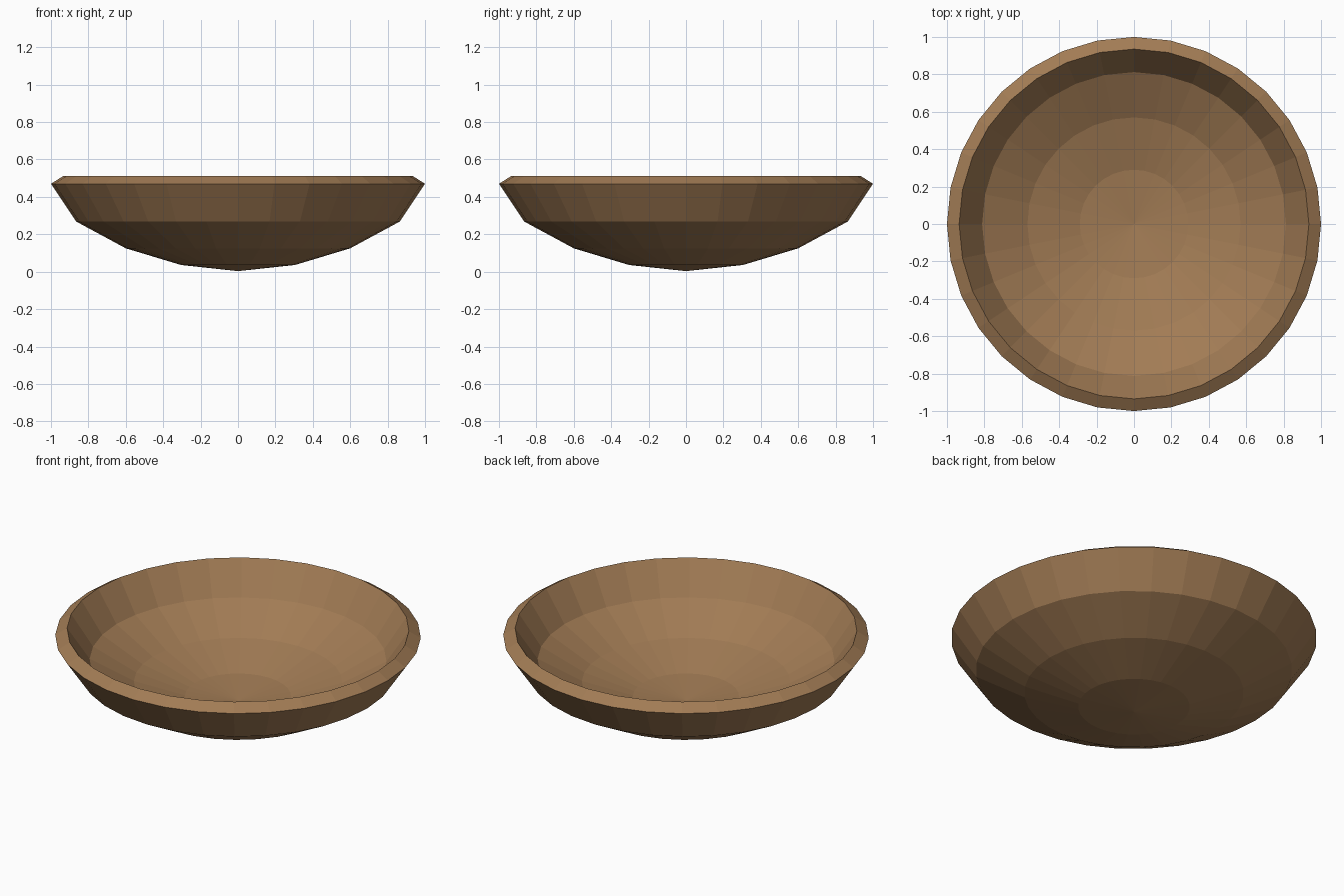
import bpy, bmesh
from math import sin, cos, pi

if "Cube" in bpy.data.objects:
    bpy.data.objects.remove(bpy.data.objects["Cube"])

SIDES = 32

# closed wall section (radius, height): outer base to rim, then down the inside
profile = [(0, 0.003), (0.305, 0.036), (0.6, 0.125), (0.865, 0.268), (1.0, 0.47),
           (0.935, 0.511), (0.812, 0.327), (0.57, 0.195), (0.29, 0.111), (0, 0.08)]

# revolve the section around z, with single points at the two poles
bm = bmesh.new()
rings = []
for r, z in profile:
    if r == 0:
        rings.append([bm.verts.new((0, 0, z))] * SIDES)
    else:
        rings.append([bm.verts.new((r * cos(2 * pi * i / SIDES), r * sin(2 * pi * i / SIDES), z))
                      for i in range(SIDES)])
for a, b in zip(rings, rings[1:]):
    for i in range(SIDES):
        j = (i + 1) % SIDES
        bm.faces.new(list(dict.fromkeys((a[i], a[j], b[j], b[i]))))
bmesh.ops.recalc_face_normals(bm, faces=bm.faces)

mesh = bpy.data.meshes.new("bowl")
bm.to_mesh(mesh)
bm.free()
bowl = bpy.data.objects.new("bowl", mesh)
bpy.context.collection.objects.link(bowl)

# brown wood
wood = bpy.data.materials.new("wood")
wood.diffuse_color = (0.36, 0.2, 0.09, 1)
wood.use_nodes = True
wood.node_tree.nodes["Principled BSDF"].inputs["Base Color"].default_value = wood.diffuse_color
mesh.materials.append(wood)
